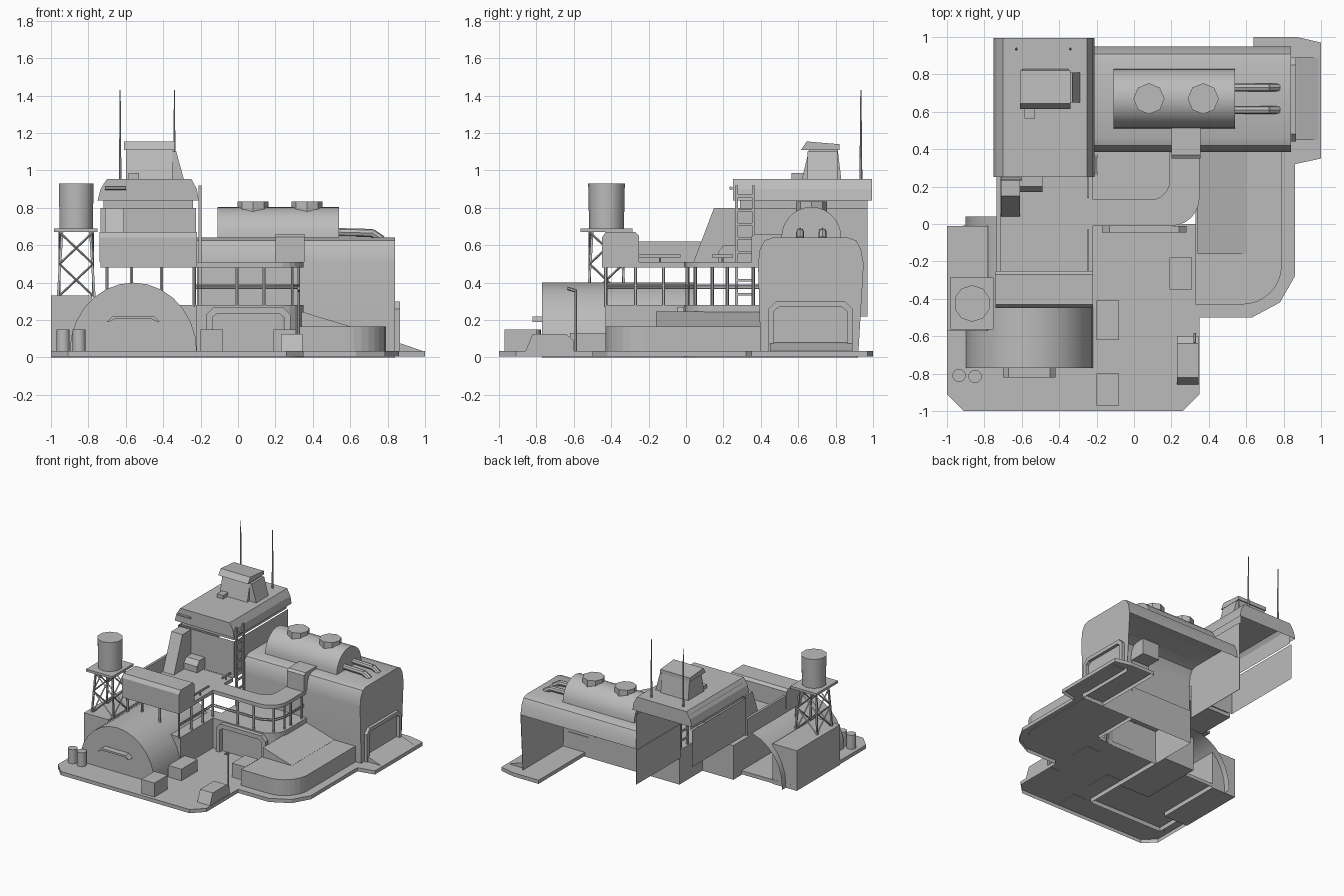
import bpy, bmesh, math
from mathutils import Vector

if "Cube" in bpy.data.objects:
    bpy.data.objects.remove(bpy.data.objects["Cube"])

grey = bpy.data.materials.new("plain grey")
grey.use_nodes = True
COL = (0.5, 0.5, 0.5, 1)
grey.diffuse_color = COL
grey.node_tree.nodes["Principled BSDF"].inputs["Base Color"].default_value = COL


def finish(name, bm, smooth=False):
    bmesh.ops.recalc_face_normals(bm, faces=bm.faces)
    me = bpy.data.meshes.new(name)
    bm.to_mesh(me)
    bm.free()
    me.materials.append(grey)
    ob = bpy.data.objects.new(name, me)
    bpy.context.collection.objects.link(ob)
    if smooth:
        bpy.ops.object.select_all(action='DESELECT')
        ob.select_set(True)
        bpy.context.view_layer.objects.active = ob
        bpy.ops.object.shade_smooth_by_angle(angle=math.radians(40))
    return ob


# Extrude a 2D outline along an axis; caps and the closing wall are optional
def prism(name, pts, axis, a, b, caps=(True, True), closed=True, smooth=False):
    place = {'x': lambda p, t: (t, p[0], p[1]),
             'y': lambda p, t: (p[0], t, p[1]),
             'z': lambda p, t: (p[0], p[1], t)}[axis]
    bm = bmesh.new()
    lo = [bm.verts.new(place(p, a)) for p in pts]
    hi = [bm.verts.new(place(p, b)) for p in pts]
    n = len(pts)
    for i in range(n if closed else n - 1):
        j = (i + 1) % n
        bm.faces.new((lo[i], lo[j], hi[j], hi[i]))
    if caps[0]:
        bm.faces.new(lo)
    if caps[1]:
        bm.faces.new(hi)
    return finish(name, bm, smooth)


def box(name, x0, x1, y0, y1, z0, z1):
    return prism(name, [(x0, y0), (x1, y0), (x1, y1), (x0, y1)], 'z', z0, z1)


# Straight round bar between two points
def rod(name, p, q, r, r2=None, n=6, smooth=False):
    p, q = Vector(p), Vector(q)
    bm = bmesh.new()
    bmesh.ops.create_cone(bm, cap_ends=True, segments=n, radius1=r,
                          radius2=r if r2 is None else r2, depth=(q - p).length)
    rot = (q - p).to_track_quat('Z', 'Y').to_matrix().to_4x4()
    rot.translation = (p + q) / 2
    bm.transform(rot)
    return finish(name, bm, smooth)


def arc(cx, cy, rx, ry, a0, a1, n):
    out = []
    for i in range(n + 1):
        t = math.radians(a0 + (a1 - a0) * i / n)
        out.append((cx + rx * math.cos(t), cy + ry * math.sin(t)))
    return out


# Ground slab, open underneath
slab = [(-1, -0.01), (-1, -0.91), (-0.91, -1), (0.26, -1), (0.35, -0.91), (0.35, -0.5),
        (0.63, -0.5), (0.78, -0.42), (0.86, -0.28), (0.86, 0.32), (1, 0.35), (1, 0.97),
        (0.87, 1), (0.64, 1), (0.64, 0.4), (0.35, 0.4), (0.35, 0)]
prism("ground_slab", slab, 'z', 0.005, 0.035, caps=(False, True))

# Arched garage with door hood, and the block beside it
prism("garage", [(-0.9, 0)] + arc(-0.56, 0.03, 0.34, 0.37, 180, 0, 14) + [(-0.22, 0)],
      'y', -0.77, 0.04, caps=(True, False), closed=False, smooth=True)
prism("garage_hood", [(-0.7, 0.19), (-0.67, 0.22), (-0.45, 0.22), (-0.42, 0.19), (-0.43, 0.19),
                      (-0.46, 0.205), (-0.66, 0.205), (-0.69, 0.19)], 'y', -0.82, -0.76)
box("side_block", -1, -0.78, -0.57, -0.01, 0, 0.33)

# Lower front building with rounded corner
corner = arc(0.2, 0.14, 0.15, 0.15, -90, 0, 6)
prism("lower_building", [(-0.22, -0.01)] + corner + [(0.35, 0.4), (-0.22, 0.4)],
      'z', 0, 0.28, caps=(False, True))
box("garage_back_block", -0.5, -0.22, -0.43, 0.1, 0, 0.28)


# Raised door surround with a recessed opening
def door_frame(name, axis, u0, u1, z0, z1, a, b, w):
    c = 0.04
    def gate(k):
        return [(u0 + k, z0), (u0 + k, z1 - c - k * .4), (u0 + c + k * .6, z1 - k),
                (u1 - c - k * .6, z1 - k), (u1 - k, z1 - c - k * .4), (u1 - k, z0)]
    prism(name, gate(0) + gate(w)[::-1], axis, a, b)


door_frame("front_door_frame", 'y', -0.17, 0.28, 0.03, 0.27, -0.045, -0.01, 0.035)
door_frame("side_door_frame", 'x', 0.44, 0.89, 0.035, 0.30, 0.84, 0.865, 0.03)

# Canopy deck: square part and curved walkway
box("deck", -0.735, -0.22, -0.45, 0.25, 0.48, 0.51)
walk = [(-0.22, -0.01)] + corner + [(0.35, 0.4), (0.19, 0.4)]
walk += arc(0.09, 0.23, 0.1, 0.1, 0, -90, 5) + [(-0.22, 0.13)]
prism("curved_canopy", walk, 'z', 0.48, 0.51)

# Railing posts and bars under the canopy
rail_path = [(-0.235, -0.43), (-0.235, 0.005), (0.2, 0.005), (0.29, 0.05), (0.325, 0.14), (0.325, 0.4)]
for z in (0.37, 0.385):
    for p, q in zip(rail_path, rail_path[1:]):
        rod("rail", (*p, z), (*q, z), 0.005)
for x, y in [(-0.235, -0.43), (-0.235, -0.27), (-0.235, -0.12), (-0.235, 0.01), (-0.005, 0.005),
             (0.14, 0.005), (0.29, 0.05), (0.325, 0.14), (0.325, 0.22), (0.325, 0.36),
             (-0.41, -0.43), (-0.57, -0.43), (-0.7, -0.43)]:
    rod("post", (x, y, 0.27), (x, y, 0.49), 0.009)

# Rooftop cabin, parapet, fin and bench on the deck
prism("deck_cabin", [(-0.45, 0.51), (-0.45, 0.64), (-0.43, 0.67), (-0.27, 0.67), (-0.25, 0.65),
                     (-0.25, 0.51)], 'x', -0.74, -0.22)
box("parapet", -0.735, -0.715, -0.25, 0.25, 0.51, 0.62)
prism("sloped_fin", [(0.04, 0.51), (0.15, 0.8), (0.26, 0.8), (0.26, 0.51)], 'x', -0.71, -0.61)
prism("deck_locker", [(0.17, 0.51), (0.17, 0.56), (0.2, 0.6), (0.27, 0.6), (0.27, 0.51)],
      'x', -0.61, -0.49)
for y0, y1 in ((-0.25, -0.03), (0.14, 0.25)):
    box("low_rail", -0.25, -0.24, y0, y1, 0.535, 0.55)
    rod("low_rail_post", (-0.245, (y0 + y1) / 2, 0.51), (-0.245, (y0 + y1) / 2, 0.54), 0.005)

# Tower: open-backed walls and overhanging roof
prism("tower_walls", [(-0.735, 0.97), (-0.735, 0.27), (-0.225, 0.27), (-0.225, 0.97)], 'z', 0.5, 0.8,
      caps=(False, False), closed=False)
prism("tower_side_wall", [(0.4, 0.22), (0.97, 0.22), (0.97, 0.5), (0.4, 0.5)], 'x', -0.228, -0.225)
prism("tower_neck", [(-0.72, 0.97), (-0.72, 0.29), (-0.24, 0.29), (-0.24, 0.97)], 'z', 0.8, 0.93,
      caps=(False, False), closed=False)
prism("tower_roof", [(-0.75, 0.84), (-0.735, 0.9), (-0.70, 0.955), (-0.25, 0.955), (-0.22, 0.9),
                     (-0.21, 0.84)], 'y', 0.25, 0.995, closed=False)
rod("roof_pipe", (-0.71, 0.24, 0.905), (-0.6, 0.24, 0.905), 0.01)

# Roof hut, its side vent, box and aerials
prism("roof_hut", [(0.62, 0.955), (0.66, 1.12), (0.81, 1.12), (0.83, 0.955)], 'x', -0.60, -0.35)
prism("hut_roof", [(0.615, 1.11), (0.645, 1.155), (0.82, 1.14), (0.82, 1.11)], 'x', -0.61, -0.34)
prism("hut_side_vent", [(-0.35, 0.955), (-0.35, 1.1), (-0.33, 1.1), (-0.29, 0.955)], 'y', 0.65, 0.81)
box("roof_box", -0.585, -0.53, 0.565, 0.63, 0.955, 0.985)
for x in (-0.63, -0.34):
    rod("aerial", (x, 0.935, 0.94), (x, 0.935, 1.43), 0.008, 0.003)

# Ladder
for y in (0.27, 0.36):
    box("ladder_rail", -0.21, -0.195, y - 0.008, y + 0.008, 0.28, 0.92)
for i in range(8):
    z = 0.33 + i * 0.075
    box("ladder_rung", -0.208, -0.197, 0.27, 0.36, z, z + 0.015)

# Main hall: rounded shell with open back
hall = [(0.40, 0.0), (0.385, 0.5), (0.395, 0.58), (0.42, 0.625), (0.46, 0.64), (0.87, 0.64),
        (0.91, 0.625), (0.935, 0.58), (0.95, 0.5)]
prism("main_hall", hall, 'x', -0.22, 0.84, caps=(False, False), closed=False, smooth=True)
prism("main_hall_end", hall + [(0.92, 0.0)], 'x', 0.837, 0.84)
prism("side_ramp", [(0.84, 0.03), (0.84, 0.08), (0.87, 0.075), (1, 0.03)], 'y', 0.45, 0.89)

# Storage tank with hatches and outlet pipes
prism("tank", arc(0.67, 0.64, 0.16, 0.165, 0, 180, 14), 'x', -0.11, 0.54, smooth=True)
for x in (0.08, 0.37):
    rod("tank_hatch", (x, 0.67, 0.77), (x, 0.67, 0.835), 0.083, n=8)
for y in (0.61, 0.73):
    rod("outlet_pipe", (0.53, y, 0.67), (0.72, y, 0.665), 0.022, n=8)
    rod("outlet_pipe_bend", (0.715, y, 0.667), (0.77, y, 0.63), 0.022, n=8)
prism("vent_duct", [(0.35, 0.51), (0.35, 0.645), (0.37, 0.66), (0.53, 0.66), (0.53, 0.51)],
      'x', 0.2, 0.355)

# Raised forecourt and sloping ramp
court = [(0.33, 0.4), (0.33, -0.43)] + arc(0.58, -0.22, 0.21, 0.21, -90, 0, 8) + [(0.79, 0.4)]
prism("forecourt", court, 'z', 0.03, 0.165)
prism("forecourt_slope", [(0.34, 0.16), (0.34, 0.245), (0.6, 0.166), (0.6, 0.16)], 'y', -0.16, 0.4)

# Water tower
cx, cy = -0.865, -0.425
for sx, sy in ((1, 1), (1, -1), (-1, -1), (-1, 1)):
    rod("tower_leg", (cx + sx * .1, cy + sy * .1, 0.28), (cx + sx * .075, cy + sy * .075, 0.68), 0.009, n=4)
    tx, ty = -sy, sx  # next corner round
    for z0, z1 in ((0.33, 0.5), (0.5, 0.67)):
        for a, b in ((z0, z1), (z1, z0)):
            rod("tower_brace", (cx + sx * .09, cy + sy * .09, a), (cx + tx * .09, cy + ty * .09, b), 0.006, n=4)
box("tower_platform", cx - .12, cx + .115, cy - .14, cy + .14, 0.67, 0.69)
bm = bmesh.new()
bmesh.ops.create_cone(bm, cap_ends=True, segments=10, radius1=0.093, radius2=0.098, depth=0.24)
bmesh.ops.translate(bm, verts=bm.verts, vec=(cx, cy, 0.81))
finish("water_tank", bm, True)

# Yard clutter: crates, barrels and lamp
box("crate_front", -0.2, -0.08, -0.97, -0.8, 0.03, 0.15)
box("crate_back", -0.2, -0.08, -0.62, -0.41, 0.03, 0.13)
box("crate_court", 0.19, 0.31, -0.35, -0.18, 0.03, 0.15)
prism("locker", [(-0.86, 0.03), (-0.82, 0.125), (-0.64, 0.125), (-0.6, 0.09), (-0.6, 0.03)],
      'x', 0.23, 0.345)
for x, y in ((-0.935, -0.81), (-0.85, -0.815)):
    rod("barrel", (x, y, 0.03), (x, y, 0.15), 0.036, n=10, smooth=True)
rod("lamp_post", (0.325, -0.59, 0.03), (0.325, -0.59, 0.36), 0.007)
rod("lamp_arm", (0.325, -0.585, 0.355), (0.325, -0.635, 0.37), 0.009)
